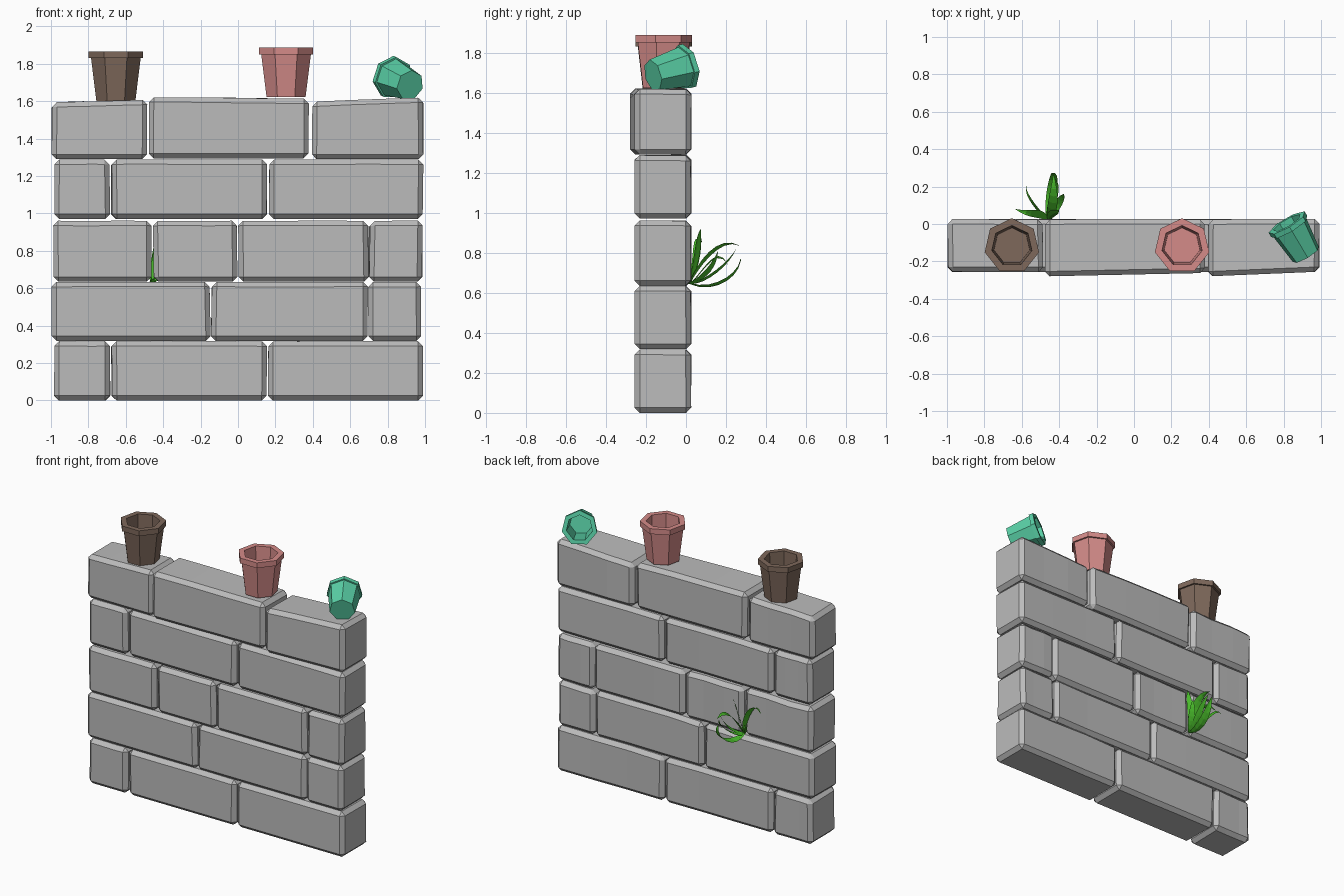
import bpy, bmesh, math, random
from mathutils import Vector, Matrix

if "Cube" in bpy.data.objects:
    bpy.data.objects.remove(bpy.data.objects["Cube"])

random.seed(4)


def material(name, rgb):
    m = bpy.data.materials.new(name)
    m.diffuse_color = (*rgb, 1)
    m.use_nodes = True
    m.node_tree.nodes["Principled BSDF"].inputs["Base Color"].default_value = m.diffuse_color
    return m


STONE = material("grey stone", (0.50, 0.50, 0.50))
BROWN = material("brown clay", (0.21, 0.14, 0.105))
PINK = material("pink clay", (0.66, 0.26, 0.25))
GREEN = material("green glaze", (0.10, 0.63, 0.38))
LEAF = material("leaf green", (0.07, 0.52, 0.025))


def finish(bm, name, mat):
    bmesh.ops.recalc_face_normals(bm, faces=bm.faces[:])
    me = bpy.data.meshes.new(name)
    bm.to_mesh(me)
    bm.free()
    me.materials.append(mat)
    ob = bpy.data.objects.new(name, me)
    bpy.context.collection.objects.link(ob)
    return ob


# Bricks: chamfered boxes, cut in three lengthwise and slightly uneven
def brick(name, x0, x1, z0, zl, zr, yl=-0.257, yr=-0.257, back=0.028):
    bm = bmesh.new()
    bmesh.ops.create_cube(bm, size=1)
    for cut in (-0.17, 0.17):
        bmesh.ops.bisect_plane(bm, geom=bm.verts[:] + bm.edges[:] + bm.faces[:],
                               plane_co=(cut, 0, 0), plane_no=(1, 0, 0))
    for v in bm.verts:
        t = v.co.x + 0.5
        top, rear = v.co.z > 0, v.co.y > 0
        x = x0 + (x1 - x0) * t
        y = back if rear else yl + (yr - yl) * t
        z = zl + (zr - zl) * t if top else z0
        if rear:
            y -= random.uniform(0, 0.006)
        if top:
            z -= random.uniform(0, 0.008 if rear else 0.003)
        if t < 0.1:
            x += random.uniform(0, 0.008)
        if t > 0.9:
            x -= random.uniform(0, 0.008)
        v.co = (x, y, z)
    ob = finish(bm, name, STONE)
    bev = ob.modifiers.new("chamfer", 'BEVEL')
    bev.width = 0.026
    bev.segments = 1
    bev.limit_method = 'ANGLE'
    bev.angle_limit = math.radians(40)


# Lower courses: bottom, top, joints along x
courses = [
    (0.0, 0.318, (-0.985, -0.68, 0.16, 0.993)),
    (0.318, 0.635, (-0.998, -0.145, 0.695, 0.98)),
    (0.635, 0.962, (-0.99, -0.457, 0.0, 0.70, 0.99)),
    (0.970, 1.29, (-0.985, -0.68, 0.16, 0.993)),
]
for r, (z0, z1, xs) in enumerate(courses, 1):
    for i, (a, b) in enumerate(zip(xs, xs[1:]), 1):
        brick(f"brick_course{r}_{i}", a, b, z0, z1, z1)

# Top course, each stone sitting a little differently
brick("brick_top_left", -1.0, -0.483, 1.29, 1.597, 1.608, -0.255, -0.257)
brick("brick_top_middle", -0.478, 0.38, 1.295, 1.622, 1.617, -0.28, -0.262)
brick("brick_top_right", 0.392, 0.995, 1.29, 1.60, 1.622, -0.28, -0.255)


# Seven-sided flower pots
def pot(name, mat, matrix):
    profile = [(0.107, 0), (0.136, 0.228), (0.149, 0.228), (0.149, 0.265),
               (0.110, 0.265), (0.098, 0.04)]
    bm = bmesh.new()
    rings = []
    for r, z in profile:
        rings.append([bm.verts.new((r * math.sin(k * math.tau / 7),
                                    r * math.cos(k * math.tau / 7), z))
                      for k in range(7)])
    for a, b in zip(rings, rings[1:]):
        for k in range(7):
            j = (k + 1) % 7
            bm.faces.new((a[k], a[j], b[j], b[k]))
    bm.faces.new(rings[0])
    bm.faces.new(rings[-1])
    bm.transform(matrix)
    finish(bm, name, mat)


pot("brown_pot", BROWN, Matrix.Translation((-0.653, -0.118, 1.602)))
pot("pink_pot", PINK, Matrix.Translation((0.257, -0.118, 1.622)))

# Smaller pot lying on its side, mouth towards the back
tilt = math.radians(13)
axis = Vector((-0.51 * math.cos(tilt), 0.86 * math.cos(tilt), math.sin(tilt)))
pot("fallen_green_pot", GREEN,
    Matrix.Translation((0.92, -0.165, 1.685))
    @ axis.to_track_quat('Z', 'Y').to_matrix().to_4x4()
    @ Matrix.Scale(0.77, 4))


# Leaves: folded strips along a curve through four points
ROOT = Vector((-0.46, 0.015, 0.645))


def leaf(name, pts, width, roll):
    p = [ROOT] + [Vector(q) for q in pts]
    out = p[3] - p[0]
    side = Vector((out.y, -out.x, 0)).normalized()
    side = (side + Vector((0, 0, roll))).normalized()
    bm = bmesh.new()
    rows = []
    n = 8
    for i in range(n + 1):
        t = i / n
        u = 3 * t
        c = (p[0] * (-(u - 1) * (u - 2) * (u - 3) / 6) + p[1] * (u * (u - 2) * (u - 3) / 2)
             + p[2] * (-u * (u - 1) * (u - 3) / 2) + p[3] * (u * (u - 1) * (u - 2) / 6))
        w = width * 0.5 * max(0.02, math.sin(math.pi * (0.12 + 0.88 * t)))
        fold = Vector((0, 0.25 * w, 0.25 * w))
        rows.append([bm.verts.new(c - side * w + fold), bm.verts.new(c),
                     bm.verts.new(c + side * w + fold)])
    for a, b in zip(rows, rows[1:]):
        for k in (0, 1):
            bm.faces.new((a[k], a[k + 1], b[k + 1], b[k]))
    finish(bm, name, LEAF)


leaves = [
    ([(-0.445, 0.14, 0.635), (-0.43, 0.24, 0.70), (-0.44, 0.272, 0.80)], 0.055, 0.3),
    ([(-0.44, 0.07, 0.74), (-0.43, 0.16, 0.825), (-0.43, 0.27, 0.835)], 0.055, 0.4),
    ([(-0.50, 0.045, 0.77), (-0.56, 0.055, 0.86), (-0.635, 0.08, 0.85)], 0.045, 0.3),
    ([(-0.445, 0.045, 0.76), (-0.42, 0.06, 0.86), (-0.40, 0.075, 0.92)], 0.040, 0.0),
    ([(-0.42, 0.08, 0.68), (-0.39, 0.13, 0.74), (-0.375, 0.16, 0.81)], 0.045, 0.3),
    ([(-0.51, 0.07, 0.70), (-0.56, 0.14, 0.77), (-0.577, 0.21, 0.74)], 0.022, 1.2),
    ([(-0.44, 0.10, 0.67), (-0.42, 0.19, 0.74), (-0.43, 0.25, 0.82)], 0.045, 0.3),
]
for i, (pts, w, roll) in enumerate(leaves, 1):
    leaf(f"leaf_{i}", pts, w, roll)
